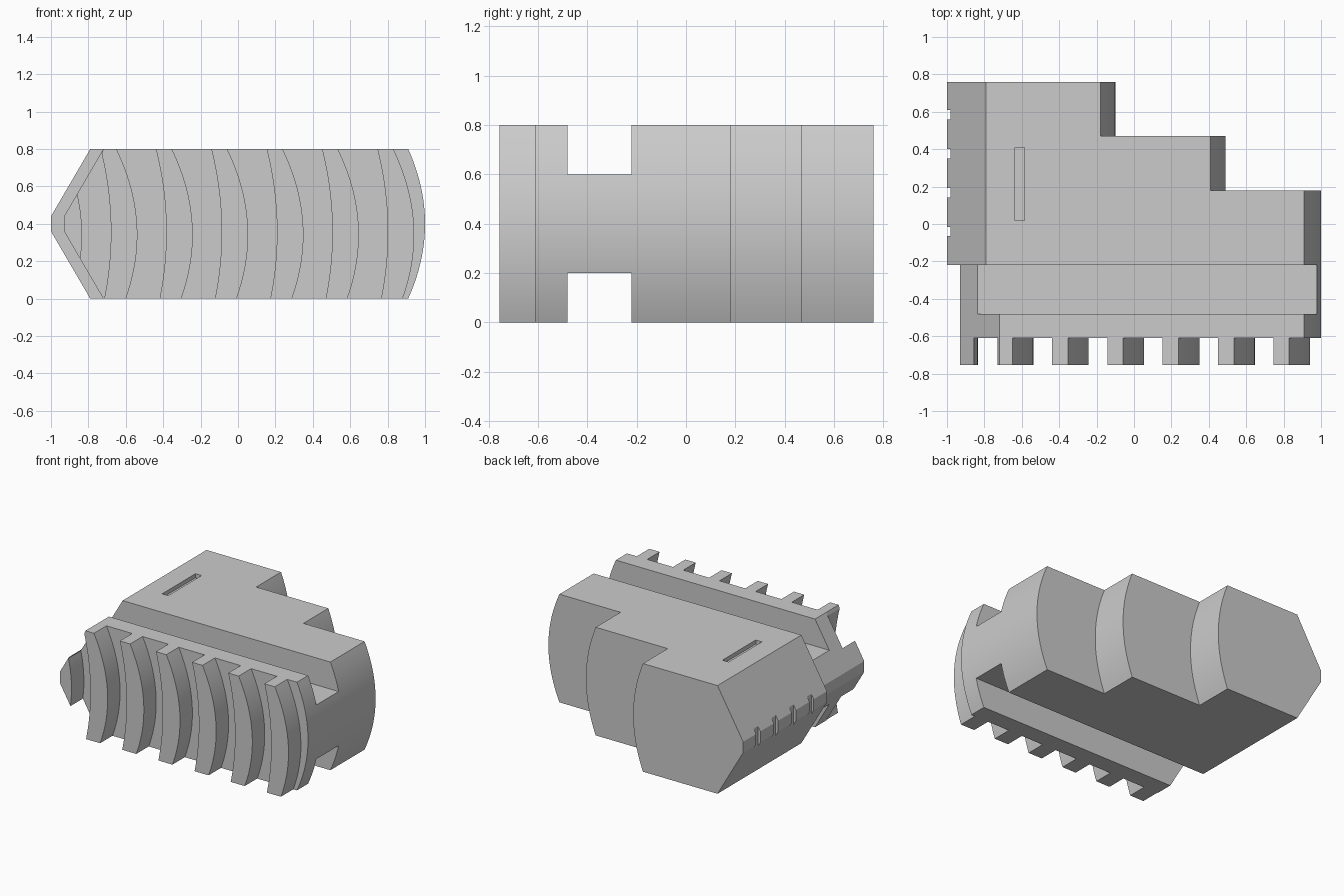
import bpy
import bmesh

if "Cube" in bpy.data.objects:
    bpy.data.objects.remove(bpy.data.objects["Cube"], do_unlink=True)

grey = bpy.data.materials.new("plain grey")
grey.use_nodes = True
grey.diffuse_color = (0.6, 0.6, 0.6, 1)
grey.node_tree.nodes["Principled BSDF"].inputs["Base Color"].default_value = grey.diffuse_color

HEIGHT = 0.8
STEPS = 32
SLOPE = 0.21 / 0.36


def prism(name, outline, y0, y1):
    """Extrude an x-z outline from y0 to y1."""
    bm = bmesh.new()
    near = [bm.verts.new((x, y0, z)) for x, z in outline]
    far = [bm.verts.new((x, y1, z)) for x, z in outline]
    bm.faces.new(near)
    bm.faces.new(far[::-1])
    for i in range(len(near)):
        j = (i + 1) % len(near)
        bm.faces.new((near[i], far[i], far[j], near[j]))
    bmesh.ops.recalc_face_normals(bm, faces=bm.faces)
    mesh = bpy.data.meshes.new(name)
    bm.to_mesh(mesh)
    bm.free()
    mesh.materials.append(grey)
    obj = bpy.data.objects.new(name, mesh)
    bpy.context.collection.objects.link(obj)
    return obj


def box(name, x0, x1, y0, y1, z0, z1):
    return prism(name, [(x0, z0), (x1, z0), (x1, z1), (x0, z1)], y0, y1)


def activate(obj):
    bpy.ops.object.select_all(action="DESELECT")
    obj.select_set(True)
    bpy.context.view_layer.objects.active = obj


def cut(obj, cutter):
    activate(obj)
    mod = obj.modifiers.new("cut", "BOOLEAN")
    mod.operation = "DIFFERENCE"
    mod.solver = "EXACT"
    mod.object = cutter
    bpy.ops.object.modifier_apply(modifier=mod.name)
    bpy.data.objects.remove(cutter, do_unlink=True)


def smooth(obj):
    activate(obj)
    bpy.ops.object.shade_smooth_by_angle(angle=0.4)


def levels(z0, z1):
    return [z0 + (z1 - z0) * i / STEPS for i in range(STEPS + 1)]


def bow(z, bottom, middle, top):
    """Curve through three x values at the bottom, middle and top."""
    t = z / HEIGHT
    return bottom * (1 - t) * (1 - 2 * t) + middle * 4 * t * (1 - t) + top * t * (2 * t - 1)


def wedge(z, tip):
    """Left edge: blunt point with straight flanks."""
    return tip + SLOPE * max(0, abs(z - 0.4) - 0.04)


def wedge_points(tip, z0, z1):
    return [(wedge(z, tip), z) for z in (z1, 0.44, 0.36, z0)]


# Main body: pointed left end, bowed right end
bowed_end = [(bow(z, 0.91, 1.0, 0.91), z) for z in levels(0, HEIGHT)]
body = prism("body", bowed_end + wedge_points(-1.0, 0, HEIGHT), -0.61, 0.76)

# Bowed steps at the back right
for x, y in ((0.41, 0.18), (-0.18, 0.47)):
    edge = [(bow(z, x, x + 0.08, x), z) for z in levels(0, HEIGHT)]
    edge = [(x, -0.1)] + edge + [(x, 0.9), (1.3, 0.9), (1.3, -0.1)]
    cut(body, prism("step_cutter", edge, y, 1.0))

# Slightly shorter point on the front section
cut(body, prism("point_cutter", wedge_points(-0.93, -0.2, 1.0) + [(-1.3, -0.2), (-1.3, 1.0)],
                -0.9, -0.22))

# Grooves forming the neck
for z0, z1 in ((-0.2, 0.2), (0.6, 1.0)):
    cut(body, box("groove_cutter", -1.3, 1.3, -0.48, -0.22, z0, z1))

# Slot on top and notches along the point
cut(body, box("slot_cutter", -0.635, -0.585, 0.02, 0.41, 0.77, 0.9))
for i in range(4):
    y = -0.065 + 0.208 * i
    cut(body, box("notch_cutter", -1.1, -0.98, y, y + 0.05, 0.25, 0.55))
smooth(body)

# Curved ribs on the front face
for i in range(7):
    shift = 0.296 * i - 0.296
    z0, z1 = (0.21, 0.57) if i == 0 else (0, HEIGHT)
    right = [(bow(z, -0.6, -0.54, -0.65) + shift, z) for z in levels(z0, z1)]
    if i == 0:
        left = wedge_points(-0.93, z0, z1)
        right = right[1:-1]
    else:
        left = [(max(bow(z, -0.715, -0.68, -0.735) + shift, wedge(z, -0.93)), z)
                for z in reversed(levels(z0, z1))]
    smooth(prism(f"rib_{i + 1}", right + left, -0.755, -0.61))
